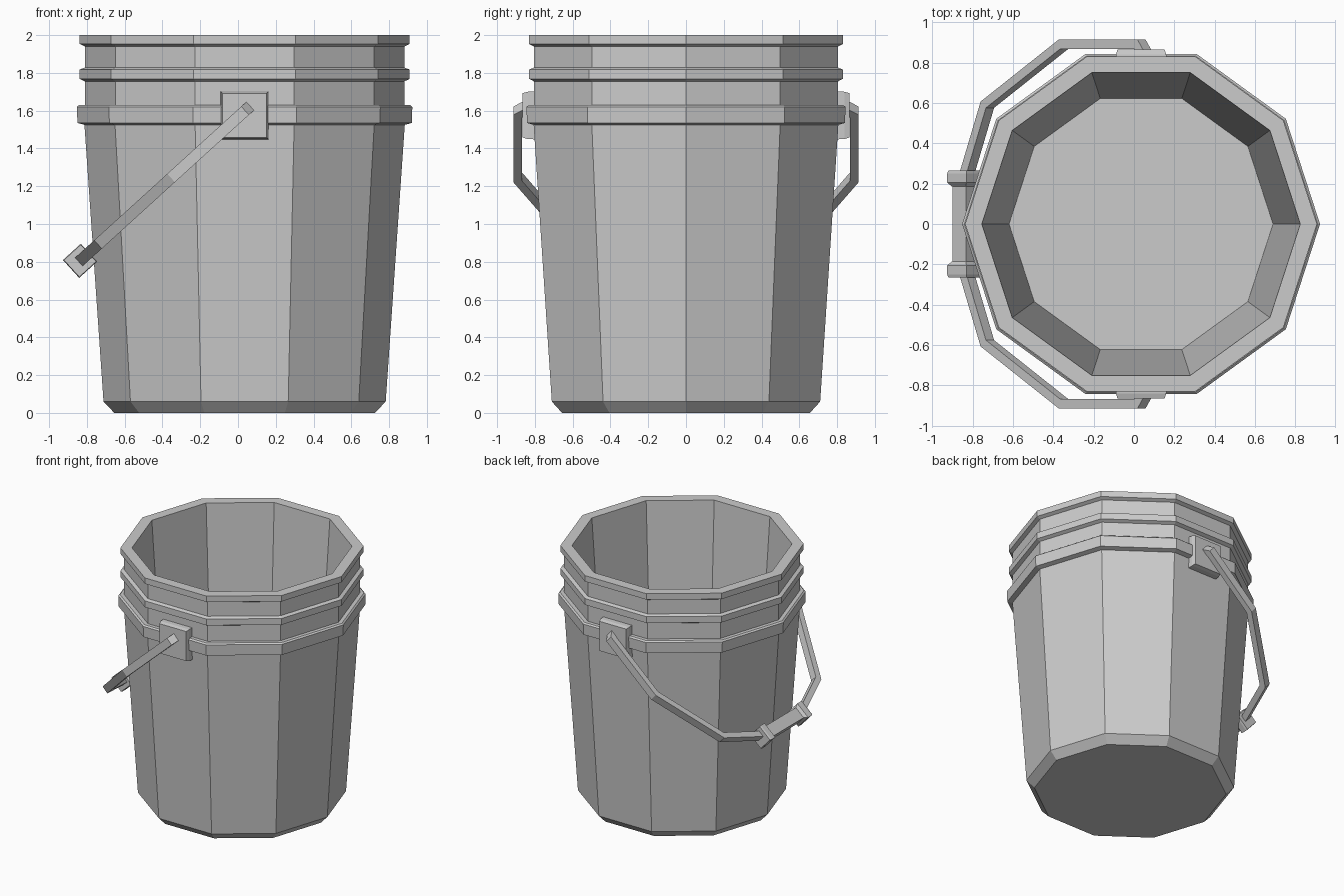
import bpy, math
from mathutils import Vector, Matrix
import bmesh

if "Cube" in bpy.data.objects:
    bpy.data.objects.remove(bpy.data.objects["Cube"])

CX = 0.035                                   # bucket axis
U = Vector((-0.74, 0, -0.673)).normalized()  # direction the handle hangs
N = Vector((U.z, 0, -U.x))                   # normal of the handle plane
PIVOT = Vector((0.0625, 0, 1.6225))


def make(name, verts, faces):
    me = bpy.data.meshes.new(name)
    me.from_pydata([tuple(v) for v in verts], [], faces)
    bm = bmesh.new()
    bm.from_mesh(me)
    bmesh.ops.recalc_face_normals(bm, faces=bm.faces)
    bm.to_mesh(me)
    bm.free()
    ob = bpy.data.objects.new(name, me)
    bpy.context.collection.objects.link(ob)
    return ob


def loft(name, rings):
    """Skin equal-sized vertex rings and cap both ends."""
    n = len(rings[0])
    verts = [v for r in rings for v in r]
    faces = [tuple(range(n)), tuple(range(len(verts) - n, len(verts)))]
    for i in range(len(rings) - 1):
        for j in range(n):
            k = (j + 1) % n
            faces.append((i * n + j, i * n + k, (i + 1) * n + k, (i + 1) * n + j))
    return make(name, verts, faces)


def hang(d, y, h=0.0):
    """Point in the tilted handle plane: d along it, h off it."""
    return PIVOT + U * d + N * h + Vector((0, y, 0))


# Bucket: ten-sided shell with three rim bands, outside up and then inside down
profile = [(0.69, 0), (0.747, 0.06), (0.848, 1.525), (0.885, 1.535), (0.888, 1.62),
           (0.876, 1.63), (0.846, 1.63), (0.846, 1.755), (0.873, 1.768), (0.873, 1.818),
           (0.846, 1.828), (0.846, 1.94), (0.873, 1.953), (0.873, 2.0),
           (0.79, 2.0), (0.655, 0.075)]
# the rim lip is as wide as the lower band seen from above
loft("bucket", [[(CX + r * math.cos(i * math.pi / 5), r * math.sin(i * math.pi / 5), z)
                 for i in range(10)] for r, z in profile])

# Handle lugs on both sides
for s, side in ((-1, "front"), (1, "back")):
    loft(side + "_lug", [[(CX + a * h, s * y, 1.575 + b * h)
                          for a, b in ((-1, -1), (1, -1), (1, 1), (-1, 1))]
                         for y, h in ((0.77, 0.128), (0.84, 0.125), (0.866, 0.117))])

# Bail: mitred rectangular bar swept along a path in the tilted plane
half = [(0.0, 0.832), (0.045, 0.892), (0.557, 0.892), (1.068, 0.592), (1.215, 0.225)]
path = [Vector(p) for p in half] + [Vector((d, -y)) for d, y in reversed(half)]
rings = []
for i, p in enumerate(path):
    a = (p - path[i - 1]).normalized() if i else (path[1] - p).normalized()
    b = (path[i + 1] - p).normalized() if i < len(path) - 1 else a
    na, nb = Vector((-a.y, a.x)), Vector((-b.y, b.x))
    m = (na + nb) * 0.0225 / (1 + na.dot(nb))
    rings.append([hang(p.x + s * m.x, p.y + s * m.y, h)
                  for s, h in ((-1, -0.03), (1, -0.03), (1, 0.03), (-1, 0.03))])
loft("bail_handle", rings)

# Grip: square sleeve with a flange near each end
grip = [(0.265, 0.06), (0.25, 0.064), (0.205, 0.064), (0.185, 0.046)]
grip += [(-y, h) for y, h in reversed(grip)]
loft("grip", [[hang(1.215 + a * h, y, b * h)
               for a, b in ((-1, -1), (1, -1), (1, 1), (-1, 1))] for y, h in grip])
